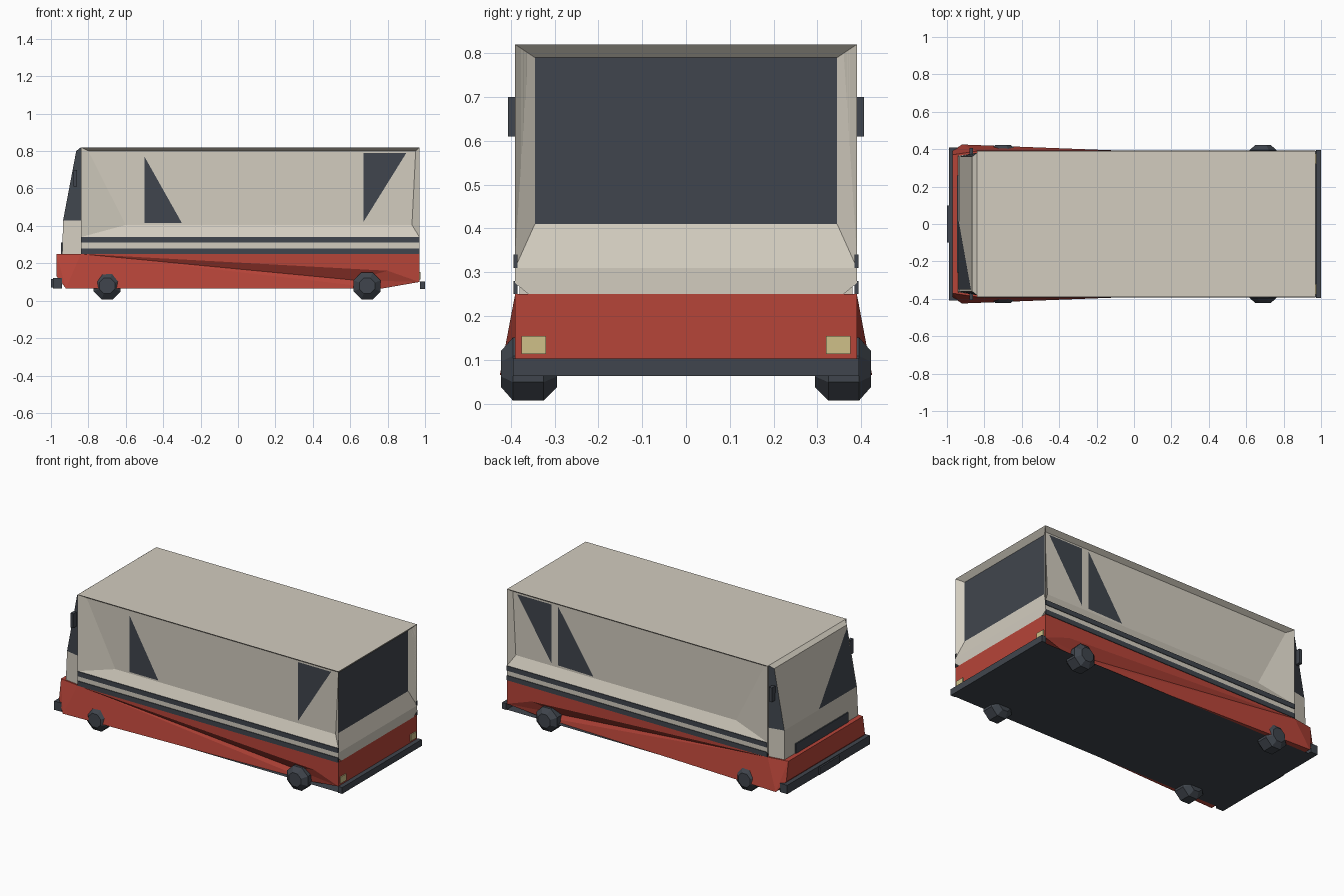
import bpy, bmesh, math
from mathutils import Vector

if "Cube" in bpy.data.objects:
    bpy.data.objects.remove(bpy.data.objects["Cube"])


def material(name, rgb):
    m = bpy.data.materials.new(name)
    m.diffuse_color = (*rgb, 1)
    m.use_nodes = True
    m.node_tree.nodes["Principled BSDF"].inputs["Base Color"].default_value = m.diffuse_color
    return m


CREAM = material("cream paint", (0.645, 0.604, 0.52))
RED = material("red paint", (0.47, 0.058, 0.04))
DARK = material("dark grey", (0.051, 0.06, 0.074))
TAN = material("lamp tan", (0.62, 0.53, 0.25))


def finish(name, bm, mats):
    me = bpy.data.meshes.new(name)
    bm.to_mesh(me)
    bm.free()
    for m in mats:
        me.materials.append(m)
    ob = bpy.data.objects.new(name, me)
    bpy.context.collection.objects.link(ob)
    return ob


def solid(name, polys, *mats, rule=None):
    """Closed shell from polygons; rule picks a material from the face centre."""
    bm = bmesh.new()
    for p in polys:
        bm.faces.new([bm.verts.new(v) for v in p])
    bmesh.ops.remove_doubles(bm, verts=bm.verts, dist=0.0005)
    bmesh.ops.recalc_face_normals(bm, faces=bm.faces)
    if rule:
        for f in bm.faces:
            f.material_index = rule(f.calc_center_median(), f.normal)
    return finish(name, bm, mats)


def plate(name, pts, mat, out):
    """Single flat sheet facing the given direction."""
    bm = bmesh.new()
    f = bm.faces.new([bm.verts.new(p) for p in pts])
    f.normal_update()
    if f.normal.dot(Vector(out)) < 0:
        f.normal_flip()
    return finish(name, bm, [mat])


def box(name, x, y, z, mat):
    bm = bmesh.new()
    bmesh.ops.create_cube(bm, size=1)
    for v in bm.verts:
        v.co = [(r[0] + r[1]) / 2 + c * (r[1] - r[0]) for c, r in zip(v.co, (x, y, z))]
    return finish(name, bm, [mat])


def recess(outer, inner):
    ring = [[outer[i], outer[(i + 1) % 4], inner[(i + 1) % 4], inner[i]] for i in range(4)]
    return ring + [inner]


# Upper body with recessed sides and recessed rear window
X0, X1, W = -0.84, 0.97, 0.39
polys = [[(X0, -W, .82), (X1, -W, .82), (X1, W, .82), (X0, W, .82)]]
for s in (-1, 1):
    outer = [(X0, s * W, .34), (X1, s * W, .34), (X1, s * W, .82), (X0, s * W, .82)]
    inner = [(-.60, s * .36, .405), (.93, s * .36, .405), (.95, s * .36, .80), (-.80, s * .36, .80)]
    polys += recess(outer, inner)
    polys.append([(X0, s * W, .275), (X1, s * W, .275), (X1, s * W, .31), (X1, s * W, .34), (X0, s * W, .34)])
    polys.append([(X0, s * .36, .25), (X1, s * .36, .25), (X1, s * W, .275), (X0, s * W, .275)])
rear = [(X1, -W, .31), (X1, W, .31), (X1, W, .82), (X1, -W, .82)]
rear_in = [(.94, -.345, .41), (.94, .345, .41), (.94, .345, .79), (.94, -.345, .79)]
polys += recess(rear, rear_in)
polys.append([(X1, -.36, .25), (X1, .36, .25), (X1, W, .275), (X1, W, .31), (X1, -W, .31), (X1, -W, .275)])
polys.append([(X0, -.36, .25), (X0, -W, .275), (X0, -W, .34), (X0, -W, .82),
              (X0, W, .82), (X0, W, .34), (X0, W, .275), (X0, .36, .25)])
polys.append([(X0, -.36, .25), (X1, -.36, .25), (X1, .36, .25), (X0, .36, .25)])
solid("upper_body", polys, CREAM, DARK,
      rule=lambda c, n: int(abs(c.x - .94) < .002 and n.x > .9))

# Side window panes in the recessed panels
panes = {
    1: [[(.92, .79), (.68, .79), (.68, .42)], [(.635, .79), (.635, .42), (.39, .415)]],
    -1: [[(-.5, .77), (-.5, .415), (-.3, .415)], [(.90, .79), (.67, .79), (.67, .42)]],
}
for s, tris in panes.items():
    for t in tris:
        plate("side_window", [(x, s * .362, z) for x, z in t], DARK, (0, s, 0))

# Cab nose with dark side windows
profile = [(-.94, .25, .365), (-.935, .43, .36), (-.865, .80, .36), (X0, .82, .38), (X0, .43, .38), (X0, .25, .38)]
side = lambda i, s: (profile[i][0], s * profile[i][2], profile[i][1])
polys = []
for s in (-1, 1):
    polys += [[side(i, s) for i in (0, 1, 4, 5)], [side(i, s) for i in (1, 2, 3, 4)]]
for i in range(6):
    j = (i + 1) % 6
    polys.append([side(i, -1), side(j, -1), side(j, 1), side(i, 1)])
solid("cab", polys, CREAM, DARK,
      rule=lambda c, n: int(abs(n.y) > .8 and c.z > .43))
plate("windscreen", [(-.938, .02, .435), (-.938, -.35, .435), (-.872, -.35, .785)], DARK, (-1, 0, .2))
box("grille", (-.946, -.938), (-.26, .26), (.25, .31), DARK)

# Lower body with folded, flared sides
lower = dict(a=(X0, .39, .25), b=(X1, .39, .25), c=(X1, .39, .10), d=(.80, .39, .16),
             e=(.62, .35, .11), f=(.77, .36, .065), g=(-.92, .425, .065),
             h=(-.97, .37, .25), i=(-.97, .39, .13))
pt = lambda k, s: (lower[k][0], s * lower[k][1], lower[k][2])
polys = [[pt(k, s) for k in face] for s in (-1, 1)
         for face in ("abcd", "ade", "dce", "aef", "afg", "ecf", "hag", "hgi")]
for k, m in ("hi", "ig", "gf", "fc", "cb", "ba", "ah"):
    polys.append([pt(k, -1), pt(m, -1), pt(m, 1), pt(k, 1)])
solid("lower_body", polys, RED)

# Floor sheet, bumpers and number plate
plate("floor", [(-.97, -W, .063), (.98, -W, .063), (.98, W, .063), (-.97, W, .063)], DARK, (0, 0, -1))
box("rear_bumper", (.972, 1.0), (-.395, .395), (.063, .103), DARK)
box("front_bumper", (-.99, -.94), (-.41, .41), (.065, .12), DARK)
box("number_plate", (-1.0, -.989), (-.1, .1), (.07, .115), DARK)

for s in (-1, 1):
    # Side stripes, mirrors and rear lamps
    y = sorted((s * .385, s * .394))
    box("upper_stripe", (X0, X1), y, (.31, .34), DARK)
    box("lower_stripe", (X0, X1), y, (.25, .28), DARK)
    box("mirror", (-.88, -.86), sorted((s * .37, s * .406)), (.61, .70), DARK)
    box("rear_lamp", (.968, .976), sorted((s * .32, s * .376)), (.113, .154), TAN)
    # Wheels with a bulging tread
    for x in (-.70, .69):
        bm = bmesh.new()
        rings = []
        for yy, r in ((.295, .045), (.325, .078), (.395, .078), (.422, .045)):
            rings.append([bm.verts.new((x + r * math.cos(t * math.pi / 4 + .39), s * yy,
                                        .079 + r * math.sin(t * math.pi / 4 + .39))) for t in range(8)])
        for p, q in zip(rings, rings[1:]):
            for t in range(8):
                bm.faces.new((p[t], p[(t + 1) % 8], q[(t + 1) % 8], q[t]))
        bm.faces.new(rings[0])
        bm.faces.new(rings[-1])
        bmesh.ops.recalc_face_normals(bm, faces=bm.faces)
        finish("wheel", bm, [DARK])
